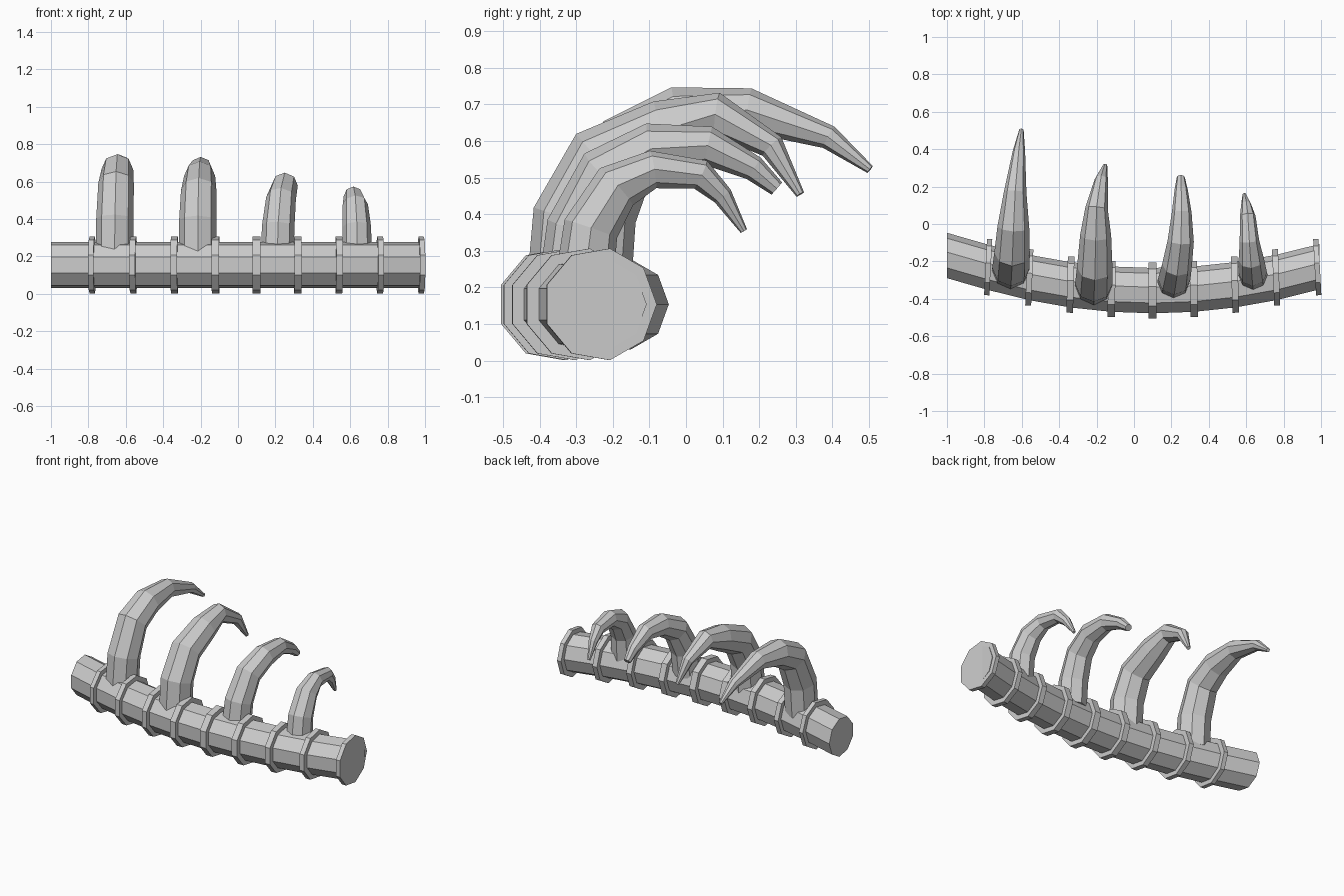
import bpy, bmesh, math
from mathutils import Vector

if "Cube" in bpy.data.objects:
    bpy.data.objects.remove(bpy.data.objects["Cube"])


def loft(name, pts, radii, sides, ref, tangents=None):
    """Closed faceted tube through pts; the first vertex of each section points along ref."""
    bm = bmesh.new()
    pts = [Vector(p) for p in pts]
    rings = []
    for i, p in enumerate(pts):
        if tangents:
            t = Vector(tangents[i])
        else:
            a = (p - pts[max(i - 1, 0)]).normalized()
            b = (pts[min(i + 1, len(pts) - 1)] - p).normalized()
            t = a + b
        t.normalize()
        u = (Vector(ref) - t * t.dot(Vector(ref))).normalized()
        v = t.cross(u)
        ring = []
        for k in range(sides):
            ang = 2 * math.pi * k / sides
            ring.append(bm.verts.new(p + (u * math.cos(ang) + v * math.sin(ang)) * radii[i]))
        rings.append(ring)
    for r0, r1 in zip(rings, rings[1:]):
        for k in range(sides):
            n = (k + 1) % sides
            bm.faces.new((r0[k], r0[n], r1[n], r1[k]))
    bm.faces.new(rings[0][::-1])
    bm.faces.new(rings[-1])
    bmesh.ops.recalc_face_normals(bm, faces=bm.faces)
    me = bpy.data.meshes.new(name)
    bm.to_mesh(me)
    bm.free()
    ob = bpy.data.objects.new(name, me)
    bpy.context.collection.objects.link(ob)
    return ob


ZC = 0.1535


def arc_y(x):
    return -0.36 + 0.161 * (x - 0.1) ** 2


# Bowed nine-sided bar
ring_x = [-0.78 + 0.22 * i for i in range(9)]
path = [(-1, -0.172, ZC)] + [(x, arc_y(x), ZC) for x in ring_x] + [(0.992, arc_y(0.99), ZC)]
loft("bar", path, [0.125] * len(path), 9, (0, 1, 0), [(1, 0, 0)] * len(path))

# Raised bands around the bar
for i, x in enumerate(ring_x):
    d = x - 0.1
    t = Vector((1, 0.06 * d, 0)).normalized()
    h = (0.043 - 0.017 * abs(d)) / 2
    c = Vector((x, arc_y(x), ZC))
    loft(f"band_{i + 1}", [c - t * h, c + t * h], [0.155] * 2, 9, (0, 1, 0), [t, t])

# Curved tapering claws: x, y, z, radius
claws = [
    [(-.66, -.25, .2, .1), (-.658, -.235, .4, .1), (-.652, -.155, .59, .095),
     (-.645, -.015, .665, .085), (-.635, .172, .684, .06), (-.615, .39, .61, .033),
     (-.602, .503, .522, .012)],
    [(-.215, -.335, .2, .1), (-.215, -.32, .39, .1), (-.21, -.235, .55, .095),
     (-.205, -.06, .63, .083), (-.2, .085, .672, .06), (-.175, .235, .585, .036),
     (-.155, .312, .454, .012)],
    [(.21, -.315, .2, .088), (.215, -.295, .36, .087), (.23, -.22, .51, .08),
     (.25, -.09, .58, .07), (.255, .06, .587, .053), (.252, .185, .525, .035),
     (.25, .248, .47, .022)],
    [(.637, -.28, .2, .08), (.635, -.26, .36, .076), (.627, -.19, .475, .068),
     (.617, -.09, .522, .052), (.608, .04, .508, .042), (.6, .1, .45, .028),
     (.59, .158, .354, .01)],
]
for i, c in enumerate(claws):
    loft(f"claw_{i + 1}", [p[:3] for p in c], [p[3] for p in c], 8, (1, 0, 0))
